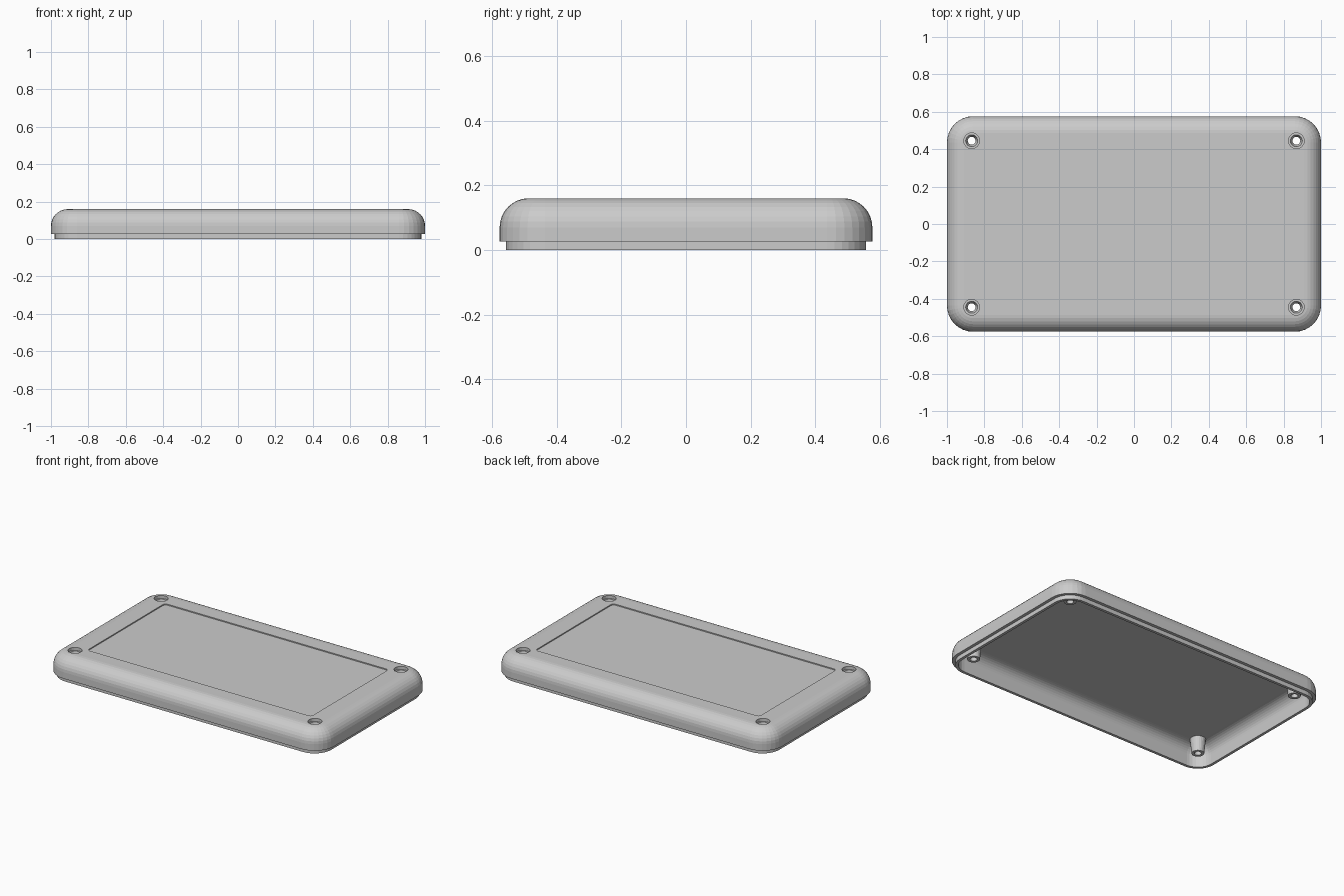
import bpy, bmesh
from math import sin, cos, pi

if "Cube" in bpy.data.objects:
    bpy.data.objects.remove(bpy.data.objects["Cube"])

HX, HY, R, TOP = 1.0, 0.576, 0.14, 0.16
SEG = 8


def rounded_rect(hx, hy, r, z):
    pts = []
    for q, (sx, sy) in enumerate([(1, 1), (-1, 1), (-1, -1), (1, -1)]):
        for i in range(SEG + 1):
            a = (q + i / SEG) * pi / 2
            pts.append((sx * (hx - r) + r * cos(a), sy * (hy - r) + r * sin(a), z))
    return pts


def circle(cx, cy, r, z, n=24):
    return [(cx + r * cos(2 * pi * i / n), cy + r * sin(2 * pi * i / n), z) for i in range(n)]


def loft(bm, rings):
    """Skin a stack of equal rings and cap both ends."""
    loops = [[bm.verts.new(p) for p in ring] for ring in rings]
    n = len(loops[0])
    for a, b in zip(loops, loops[1:]):
        for i in range(n):
            j = (i + 1) % n
            bm.faces.new((a[i], a[j], b[j], b[i]))
    bm.faces.new(loops[0][::-1])
    bm.faces.new(loops[-1])


def make_object(name, stacks):
    bm = bmesh.new()
    for rings in stacks:
        loft(bm, rings)
    bmesh.ops.recalc_face_normals(bm, faces=bm.faces[:])
    me = bpy.data.meshes.new(name)
    bm.to_mesh(me)
    bm.free()
    ob = bpy.data.objects.new(name, me)
    bpy.context.collection.objects.link(ob)
    return ob


def boolean(target, tool, operation):
    mod = target.modifiers.new(tool.name, 'BOOLEAN')
    mod.operation = operation
    mod.solver = 'EXACT'
    mod.object = tool
    bpy.context.view_layer.objects.active = target
    bpy.ops.object.modifier_apply(modifier=mod.name)
    bpy.data.objects.remove(tool)


def at_corners(profile):
    return [[circle(sx * 0.868, sy * 0.445, r, z) for r, z in profile]
            for sx in (-1, 1) for sy in (-1, 1)]


def fillet(inset, z_top, r):
    """Quarter round from flat top down to the wall, as (inset, z)."""
    return [(inset + r * (1 - sin(i / SEG * pi / 2)),
             z_top - r * (1 - cos(i / SEG * pi / 2))) for i in range(SEG + 1)]


# Shell: rounded outside, stepped lip, hollow rounded inside
profile = fillet(0, TOP, 0.09) + [(0, 0.027), (0.02, 0.027), (0.02, 0), (0.038, 0)]
profile += fillet(0.038, 0.137, 0.07)[::-1]
lid = make_object("enclosure_lid",
                  [[rounded_rect(HX - d, HY - d, R - d, z) for d, z in profile]])

# Tapered screw posts under the top
posts = make_object("screw_posts", at_corners([(0.038, 0.042), (0.048, 0.146)]))
boolean(lid, posts, 'UNION')

# Counterbored screw holes
holes = make_object("screw_holes", at_corners(
    [(0.021, -0.05), (0.021, 0.105), (0.032, 0.14), (0.042, 0.14), (0.042, 0.2)]))
boolean(lid, holes, 'DIFFERENCE')

# Shallow label recess in the top
recess = make_object("label_recess",
                     [[rounded_rect(0.81, 0.40, 0.02, z) for z in (TOP - 0.007, 0.2)]])
boolean(lid, recess, 'DIFFERENCE')
